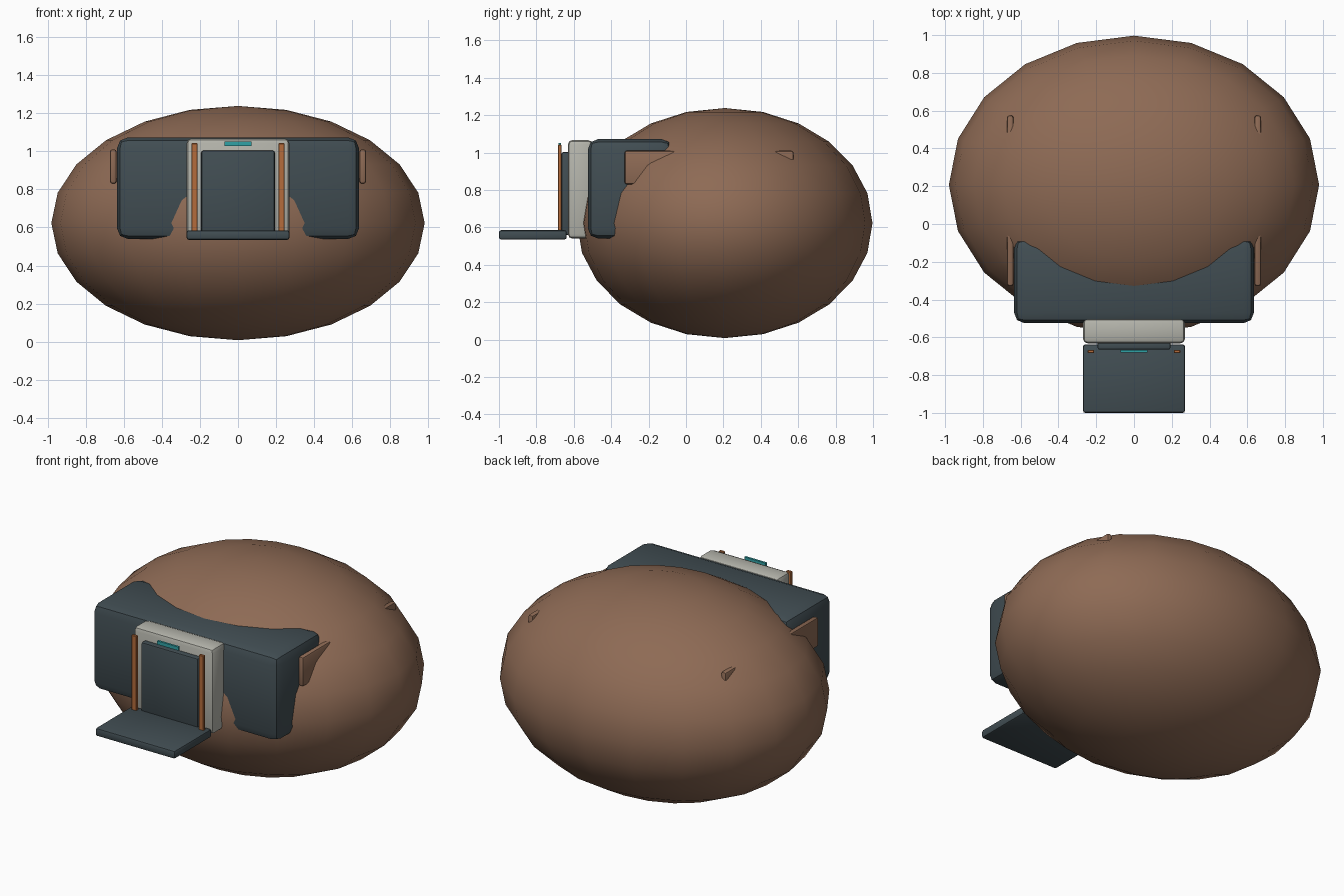
import bpy
import bmesh
import math

if "Cube" in bpy.data.objects:
    bpy.data.objects.remove(bpy.data.objects["Cube"], do_unlink=True)


def material(name, rgb):
    mat = bpy.data.materials.new(name)
    mat.use_nodes = True
    color = (*rgb, 1.0)
    mat.diffuse_color = color
    mat.node_tree.nodes["Principled BSDF"].inputs["Base Color"].default_value = color
    return mat


BROWN = material("warm brown", (0.27, 0.145, 0.09))
SLATE = material("dark slate", (0.053, 0.075, 0.086))
GREY = material("pale grey", (0.46, 0.46, 0.41))
ORANGE = material("copper orange", (0.46, 0.15, 0.045))
TEAL = material("teal", (0.03, 0.36, 0.38))


def finish(name, bm, mat, angle):
    mesh = bpy.data.meshes.new(name)
    bm.to_mesh(mesh)
    bm.free()
    mesh.materials.append(mat)
    obj = bpy.data.objects.new(name, mesh)
    bpy.context.collection.objects.link(obj)
    bpy.ops.object.select_all(action="DESELECT")
    obj.select_set(True)
    bpy.context.view_layer.objects.active = obj
    bpy.ops.object.shade_smooth_by_angle(angle=math.radians(angle))
    return obj


def box(name, mat, xs, ys, zs, bevel=0.0, segments=2):
    """Bevelled box spanning the given (min, max) ranges."""
    bm = bmesh.new()
    bmesh.ops.create_cube(bm, size=1)
    for v in bm.verts:
        for i, (low, high) in enumerate((xs, ys, zs)):
            v.co[i] = low if v.co[i] < 0 else high
    if bevel:
        bmesh.ops.bevel(bm, geom=bm.edges[:], offset=bevel, segments=segments,
                        profile=0.5, affect="EDGES")
    return finish(name, bm, mat, 30)


# Large egg-shaped body
bm = bmesh.new()
bmesh.ops.create_uvsphere(bm, u_segments=20, v_segments=12, radius=1)
bmesh.ops.scale(bm, vec=(0.98, 0.79, 0.615), verts=bm.verts)
bmesh.ops.translate(bm, vec=(0, 0.207, 0.623), verts=bm.verts)
finish("body", bm, BROWN, 60)

# Housing wrapped over the front of the body
box("front_housing", SLATE, (-0.635, 0.635), (-0.525, -0.075), (0.54, 1.072), 0.055)

# Central panel with its screen and tray
box("center_panel", GREY, (-0.27, 0.27), (-0.632, -0.5), (0.54, 1.067), 0.025)
box("screen", SLATE, (-0.193, 0.193), (-0.665, -0.62), (0.56, 1.003), 0.01)
box("tray", SLATE, (-0.27, 0.27), (-1.0, -0.638), (0.535, 0.585), 0.012)
box("indicator", TEAL, (-0.072, 0.072), (-0.681, -0.668), (1.028, 1.05))

# Rails and side straps, one per side
for side, s in (("left", 1), ("right", -1)):
    box(f"{side}_rail", ORANGE, sorted((s * 0.212, s * 0.245)),
        (-0.684, -0.666), (0.575, 1.042), 0.003, 1)
    box(f"{side}_strap", BROWN, sorted((s * 0.638, s * 0.672)),
        (-0.328, 0.575), (0.83, 1.01), 0.012)
